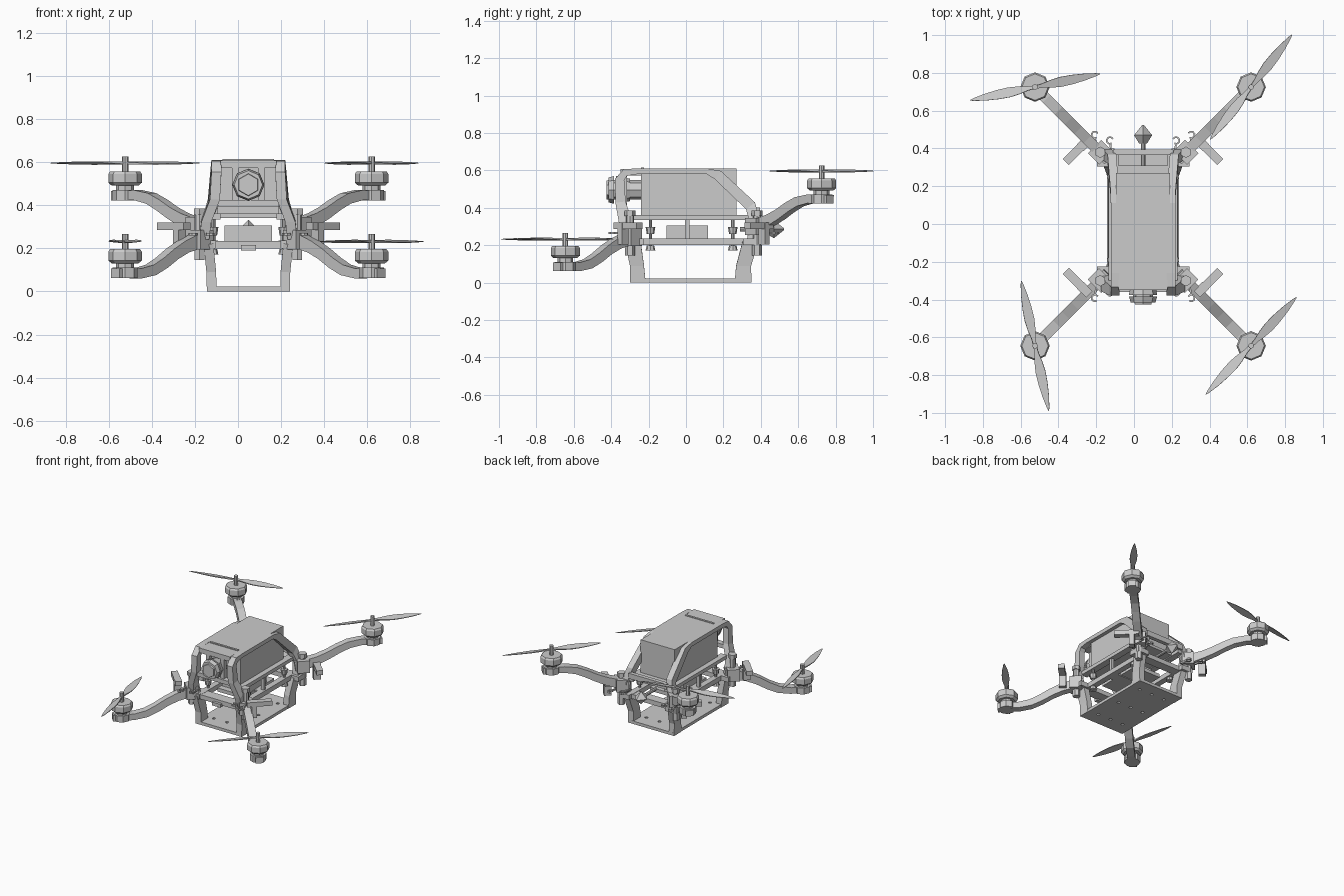
import bpy, bmesh
from math import pi, cos, sin, radians
from mathutils import Vector as V

if "Cube" in bpy.data.objects:
    bpy.data.objects.remove(bpy.data.objects["Cube"])

CX = 0.048  # airframe centre line; all parts are built relative to it


def add(name, bm, mirror=False):
    bmesh.ops.recalc_face_normals(bm, faces=bm.faces)
    me = bpy.data.meshes.new(name)
    bm.to_mesh(me)
    bm.free()
    ob = bpy.data.objects.new(name, me)
    bpy.context.collection.objects.link(ob)
    ob.location.x = CX
    if mirror:
        ob.modifiers.new("mirror", "MIRROR").use_mirror_merge = False
    return ob


def sweep(name, pts, side, w, h, mirror=True):
    """Rectangular bar along pts: w wide along side, h thick across it."""
    pts = [V(p) for p in pts]
    side = V(side).normalized()
    n = len(pts)
    w = w if isinstance(w, list) else [w] * n
    h = h if isinstance(h, list) else [h] * n
    bm = bmesh.new()
    rings = []
    for i, p in enumerate(pts):
        t = pts[min(i + 1, n - 1)] - pts[max(i - 1, 0)]
        up = side.cross(t).normalized()
        rings.append([bm.verts.new(p + side * a * w[i] / 2 + up * b * h[i] / 2)
                      for a, b in ((-1, -1), (1, -1), (1, 1), (-1, 1))])
    for r, s in zip(rings, rings[1:]):
        for k in range(4):
            bm.faces.new((r[k], r[(k + 1) % 4], s[(k + 1) % 4], s[k]))
    bm.faces.new(rings[0])
    bm.faces.new(rings[-1])
    return add(name, bm, mirror)


def box(name, lo, hi, mirror=False):
    lo, hi = V(lo), V(hi)
    bm = bmesh.new()
    for v in bmesh.ops.create_cube(bm, size=1)["verts"]:
        v.co = V((lo[i] + hi[i]) / 2 + v.co[i] * (hi[i] - lo[i]) for i in range(3))
    return add(name, bm, mirror)


def cyl(name, p0, p1, r0, r1=None, n=8, mirror=False):
    p0, p1 = V(p0), V(p1)
    d = p1 - p0
    bm = bmesh.new()
    vs = bmesh.ops.create_cone(bm, cap_ends=True, segments=n, radius1=r0,
                               radius2=r0 if r1 is None else r1, depth=d.length)["verts"]
    q = V((0, 0, 1)).rotation_difference(d)
    for v in vs:
        v.co = q @ v.co + (p0 + p1) / 2
    return add(name, bm, mirror)


# Landing tray with drain holes
tray = box("landing_tray", (-0.19, -0.30, 0), (0.19, 0.35, 0.022))
bm = bmesh.new()
for x in (-0.11, 0, 0.11):
    for y in (-0.2, 0.02, 0.25):
        for v in bmesh.ops.create_cone(bm, cap_ends=True, segments=8, radius1=0.012,
                                       radius2=0.012, depth=0.2)["verts"]:
            v.co += V((x, y, 0))
cutter = add("tray_hole_cutter", bm)
cutter.hide_render = True
cutter.hide_set(True)
cut = tray.modifiers.new("holes", "BOOLEAN")
cut.operation, cut.object = "DIFFERENCE", cutter

# Landing legs
sweep("front_leg", [(0.17, -0.258, 0), (0.172, -0.262, 0.09), (0.185, -0.285, 0.22)], (0, 1, 0), [0.085, 0.075, 0.085], 0.045)
sweep("back_leg", [(0.17, 0.305, 0), (0.172, 0.308, 0.09), (0.185, 0.345, 0.22)], (0, 1, 0), [0.09, 0.08, 0.085], 0.045)

# Lower deck: rails, crossbars and equipment
box("lower_rail", (0.14, -0.3, 0.2), (0.185, 0.37, 0.236), True)
for label, y0, y1 in (("front", -0.31, -0.23), ("middle", -0.03, 0.05), ("back", 0.3, 0.37)):
    box(label + "_crossbar", (-0.17, y0, 0.2), (0.17, y1, 0.234))
box("equipment_tray", (-0.115, -0.15, 0.205), (0.115, 0.2, 0.232))
box("control_box", (-0.11, -0.105, 0.23), (0.11, 0.118, 0.305))
box("front_latch", (-0.035, -0.33, 0.19), (0.035, -0.3, 0.215))
box("deck_post", (0.15, -0.005, 0.23), (0.172, 0.018, 0.345), True)
for y in (-0.19, 0.25):
    cyl("damper_pin", (0.165, y, 0.17), (0.165, y, 0.34), 0.009, mirror=True)
    cyl("damper_foot", (0.165, y, 0.172), (0.165, y, 0.197), 0.026, 0.02, mirror=True)
    cyl("damper_head", (0.165, y, 0.26), (0.165, y, 0.298), 0.02, 0.026, mirror=True)

# Upper deck and battery
box("upper_rail", (0.13, -0.30, 0.335), (0.182, 0.38, 0.362), True)
box("upper_deck", (-0.14, -0.26, 0.342), (0.14, 0.31, 0.362))
bm = bmesh.new()
bmesh.ops.create_cube(bm, size=1)
for v in bm.verts:
    v.co = V((v.co.x * 0.285, 0.015 + v.co.y * 0.51, 0.485 + v.co.z * 0.25))
add("battery_pack", bm)
box("battery_strap", (-0.12, -0.24, 0.6), (0.12, -0.225, 0.615))

# Roll cage: one bent bar per side, front pillar to back strut
sweep("cage_bar", [(0.205, -0.305, 0.25), (0.195, -0.325, 0.33), (0.155, -0.35, 0.43), (0.148, -0.355, 0.55),
                   (0.148, -0.325, 0.588), (0.148, -0.26, 0.595), (0.148, 0.11, 0.595), (0.15, 0.17, 0.575),
                   (0.165, 0.345, 0.41), (0.195, 0.37, 0.32), (0.205, 0.355, 0.22)],
      (1, 0, 0), 0.046, [0.075, 0.07, 0.055, 0.05, 0.04, 0.03, 0.03, 0.055, 0.06, 0.06, 0.06])
box("cage_front_top", (-0.13, -0.35, 0.572), (0.13, -0.24, 0.608))
box("cage_front_sill", (-0.14, -0.36, 0.395), (0.14, -0.315, 0.425))
box("cage_back_bar", (-0.16, 0.365, 0.36), (0.16, 0.395, 0.4))
box("camera_strut", (0.045, -0.345, 0.42), (0.075, -0.315, 0.58), True)

# Front camera
cyl("camera_body", (0, -0.39, 0.495), (0, -0.24, 0.495), 0.052)
cyl("camera_flare", (0, -0.375, 0.495), (0, -0.3, 0.495), 0.075, 0.06)
ring = cyl("camera_hood", (0, -0.415, 0.495), (0, -0.385, 0.495), 0.066, 0.074)
cyl("camera_lens", (0, -0.425, 0.495), (0, -0.4, 0.495), 0.05, 0.056, 6)

# Tail beacon on a rod
cyl("beacon_rod", (0, 0.29, 0.285), (0, 0.45, 0.285), 0.012)
cyl("beacon_base", (0, 0.425, 0.285), (0, 0.47, 0.285), 0.02, 0.048, 4)
cyl("beacon_cone", (0, 0.47, 0.285), (0, 0.525, 0.285), 0.048, 0.004, 4)

# Arms, hinges, motors
MX = 0.572
BACK = [(-0.045, 0.445), (0.06, 0.447), (0.12, 0.432), (0.17, 0.402), (0.22, 0.365), (0.27, 0.335), (0.32, 0.312), (0.385, 0.3)]
FRONT = [(-0.045, 0.084), (0.06, 0.084), (0.12, 0.1), (0.17, 0.133), (0.22, 0.175), (0.27, 0.208), (0.32, 0.23), (0.385, 0.24)]
for label, my, s, path, z in (("front", -0.645, -1, FRONT, 0.084), ("back", 0.725, 1, BACK, 0.445)):
    def at(d, h):
        return (MX - d, my - s * d, h)
    sweep(label + "_arm", [at(d, h) for d, h in path], (1, -s, 0), 0.056,
          [0.044, 0.046, 0.05, 0.052, 0.054, 0.058, 0.066, 0.07])
    # Corner clamp, hinge pin and flange
    hz = path[-1][1]
    sweep(label + "_arm_clamp", [at(0.315, hz), at(0.375, hz)], (1, -s, 0), 0.1, 0.09)
    cyl(label + "_hinge_pin", at(0.345, 0.19), at(0.345, 0.385), 0.022, mirror=True)
    cyl(label + "_hinge_cap", at(0.345, 0.355), at(0.345, 0.385), 0.03, n=6, mirror=True)
    cyl(label + "_hinge_nut", at(0.345, 0.145), at(0.345, 0.2), 0.026, n=6, mirror=True)
    ys = sorted((my - s * 0.325, my - s * 0.42))
    box(label + "_corner_flange", (0.15, ys[0], 0.2), (0.245, ys[1], 0.236), True)
    # L-shaped side bar square to the arm
    root = V(at(0.28, 0.303))
    out = V((1, -s, 0)).normalized()
    sweep(label + "_side_bar", [root - out * 0.01, root + out * 0.165], (0, 0, 1), 0.034, 0.046)
    sweep(label + "_side_bracket", [root + out * 0.04 + V((0, 0, z0)) for z0 in (-0.1, 0.017)],
          (1, -s, 0), 0.036, 0.05)
    # Open cable hooks
    for hx, hy in ((0.255, my - s * 0.253), (0.175, my - s * 0.283)):
        arc = [radians(-120 + 45 * k) for k in range(7)]
        sweep(label + "_cable_hook", [(hx + 0.018 * cos(a), hy + 0.018 * sin(a), 0.265) for a in arc],
              (0, 0, 1), 0.012, 0.009)
        sweep(label + "_hook_stem", [(hx, hy - s * 0.016, 0.265), (hx - 0.01, hy - s * 0.075, 0.265)],
              (0, 0, 1), 0.012, 0.01)
    # Motor stack
    cyl(label + "_motor_mount", (MX, my, z - 0.022), (MX, my, z + 0.026), 0.058, mirror=True)
    cyl(label + "_motor_neck", (MX, my, z + 0.02), (MX, my, z + 0.05), 0.042, mirror=True)
    cyl(label + "_motor_chamfer", (MX, my, z + 0.046), (MX, my, z + 0.06), 0.062, 0.078, mirror=True)
    cyl(label + "_motor_bell", (MX, my, z + 0.06), (MX, my, z + 0.1), 0.078, mirror=True)
    cyl(label + "_motor_cap", (MX, my, z + 0.1), (MX, my, z + 0.112), 0.078, 0.07, mirror=True)
    cyl(label + "_motor_shaft", (MX, my, z + 0.11), (MX, my, z + 0.182), 0.015, mirror=True)

# Propellers: two twisted blades each
R = [(0.0, 0.016), (0.04, 0.022), (0.09, 0.042), (0.14, 0.053), (0.2, 0.05), (0.27, 0.036), (0.33, 0.015), (0.352, 0.003)]
for label, x, y, z, ang in (("back_left", -MX, 0.725, 0.596, 11.5), ("back_right", MX, 0.725, 0.596, 52),
                            ("front_left", -MX, -0.645, 0.232, -78), ("front_right", MX, -0.645, 0.232, 47)):
    for k in range(2):
        blade = sweep(label + "_blade", [(r, 0, 0) for r, _ in R], (0, cos(0.2), sin(0.2)),
                      [c for _, c in R], [0.012, 0.01, 0.007, 0.006, 0.005, 0.004, 0.003, 0.002], False)
        blade.location = (CX + x, y, z)
        blade.rotation_euler.z = radians(ang) + pi * k
